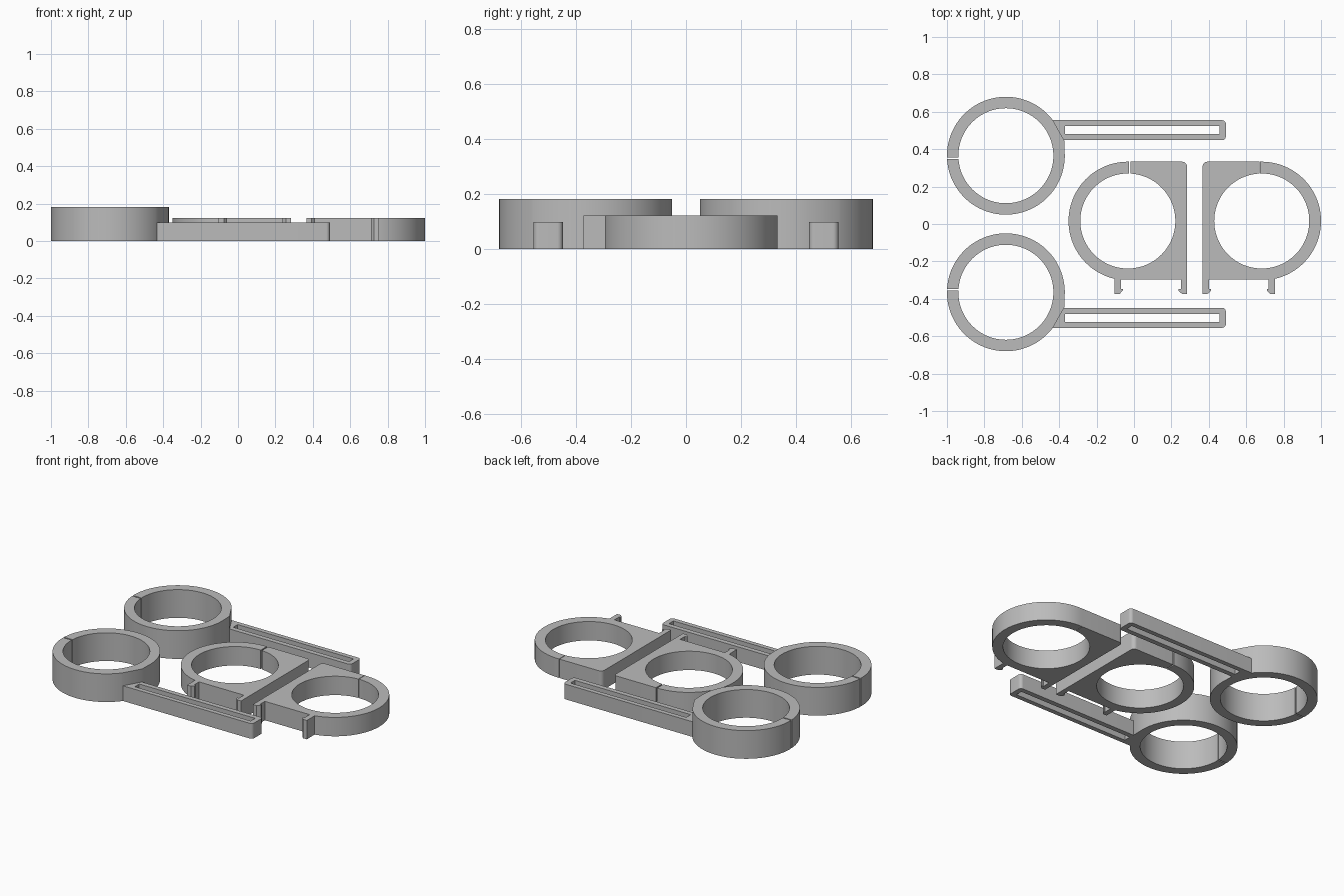
import bpy
import bmesh
from math import asin, acos, cos, sin, pi, radians

cube = bpy.data.objects.get("Cube")
if cube:
    bpy.data.objects.remove(cube, do_unlink=True)

GREY = (0.5, 0.5, 0.5, 1)
grey = bpy.data.materials.new("plain grey")
grey.use_nodes = True
grey.diffuse_color = GREY
grey.node_tree.nodes["Principled BSDF"].inputs["Base Color"].default_value = GREY


def arc(cx, cy, r, start, end, steps=72):
    """Points along an arc, angles in radians."""
    return [(cx + r * cos(start + (end - start) * i / steps),
             cy + r * sin(start + (end - start) * i / steps)) for i in range(steps + 1)]


def plate(name, outlines, height):
    """Extrude closed outlines (the later ones are holes) up from the floor."""
    curve = bpy.data.curves.new(name, "CURVE")
    curve.dimensions = "2D"
    curve.fill_mode = "BOTH"
    curve.extrude = height / 2
    for points in outlines:
        spline = curve.splines.new("POLY")
        spline.points.add(len(points) - 1)
        for p, (x, y) in zip(spline.points, points):
            p.co = (x, y, height / 2, 1)
        spline.use_cyclic_u = True
    obj = bpy.data.objects.new(name, curve)
    bpy.context.collection.objects.link(obj)
    obj.location.z = height / 2
    bpy.ops.object.select_all(action="DESELECT")
    obj.select_set(True)
    bpy.context.view_layer.objects.active = obj
    bpy.ops.object.convert(target="MESH")
    obj = bpy.context.object
    bm = bmesh.new()
    bm.from_mesh(obj.data)
    bmesh.ops.remove_doubles(bm, verts=bm.verts, dist=0.00005)
    bmesh.ops.recalc_face_normals(bm, faces=bm.faces)
    # Settle the base exactly on the floor
    low = min(v.co.z for v in bm.verts)
    for v in bm.verts:
        v.co.z -= low
    bm.to_mesh(obj.data)
    bm.free()
    obj.location.z = 0
    obj.data.materials.clear()
    obj.data.materials.append(grey)
    bpy.ops.object.shade_smooth_by_angle(angle=radians(30))
    return obj


def split_ring(name, side):
    """Tall open ring with a slit on its right and a shoulder for the arm."""
    cx, cy, outer, inner = -0.685, 0.365, 0.315, 0.254
    low, high = 0.017, 0.009
    pts = arc(cx, cy, outer, -pi + asin(low / outer), 0)
    pts += [(-0.372, 0.445)]
    pts += arc(cx, cy, outer, asin(0.19 / outer), pi + asin(high / outer))
    pts += arc(cx, cy, inner, pi + asin(high / inner), -pi + asin(low / inner), 128)
    plate(name, [[(x, y * side) for x, y in pts]], 0.182)


def slotted_arm(name, side):
    """Low bar with rounded tip and a long slot."""
    left, right, bottom, top, r = -0.437, 0.491, 0.448, 0.555, 0.02
    bar = [(left, bottom)]
    bar += arc(right - r, bottom + r, r, -pi / 2, 0, 8)
    bar += arc(right - r, top - r, r, 0, pi / 2, 8) + [(left, top)]
    slot = [(-0.37, 0.48), (0.458, 0.48), (0.458, 0.525), (-0.37, 0.525)]
    plate(name, [[(x, y * side) for x, y in o] for o in (bar, slot)], 0.098)


def clamp(name, mirrored, gap):
    """Split ring with a square flank and two hooked clips in front."""
    cx, cy, outer, inner, top, flank = -0.033, 0.016, 0.317, 0.254, 0.333, 0.283
    a, b = 0.01 - gap / 2, 0.01 + gap / 2
    pts = [(cx + b, top)]
    pts += arc(flank - 0.025, top - 0.025, 0.025, pi / 2, 0, 8)
    # Flank-side clip, with its hook facing inward
    pts += [(flank, -0.373), (0.256, -0.373), (0.237, -0.356), (0.237, -0.347),
            (0.25, -0.347), (0.25, -0.297)]
    # Ring-side clip
    pts += [(-0.07, -0.297), (-0.07, -0.347), (-0.06, -0.347), (-0.06, -0.356),
            (-0.076, -0.373), (-0.103, -0.373)]
    pts += arc(cx, cy, outer, pi + acos(0.07 / outer), acos(a / outer))
    pts += arc(cx, cy, inner, acos(a / inner), 2 * pi + acos(b / inner), 128)
    if mirrored:
        pts = [(0.65 - x, y) for x, y in pts]
    plate(name, [pts], 0.122)


for label, side in (("back", 1), ("front", -1)):
    split_ring(label + "_ring", side)
    slotted_arm(label + "_slotted_arm", side)

clamp("middle_clamp", False, 0.008)
clamp("left_clamp", True, 0.003)
